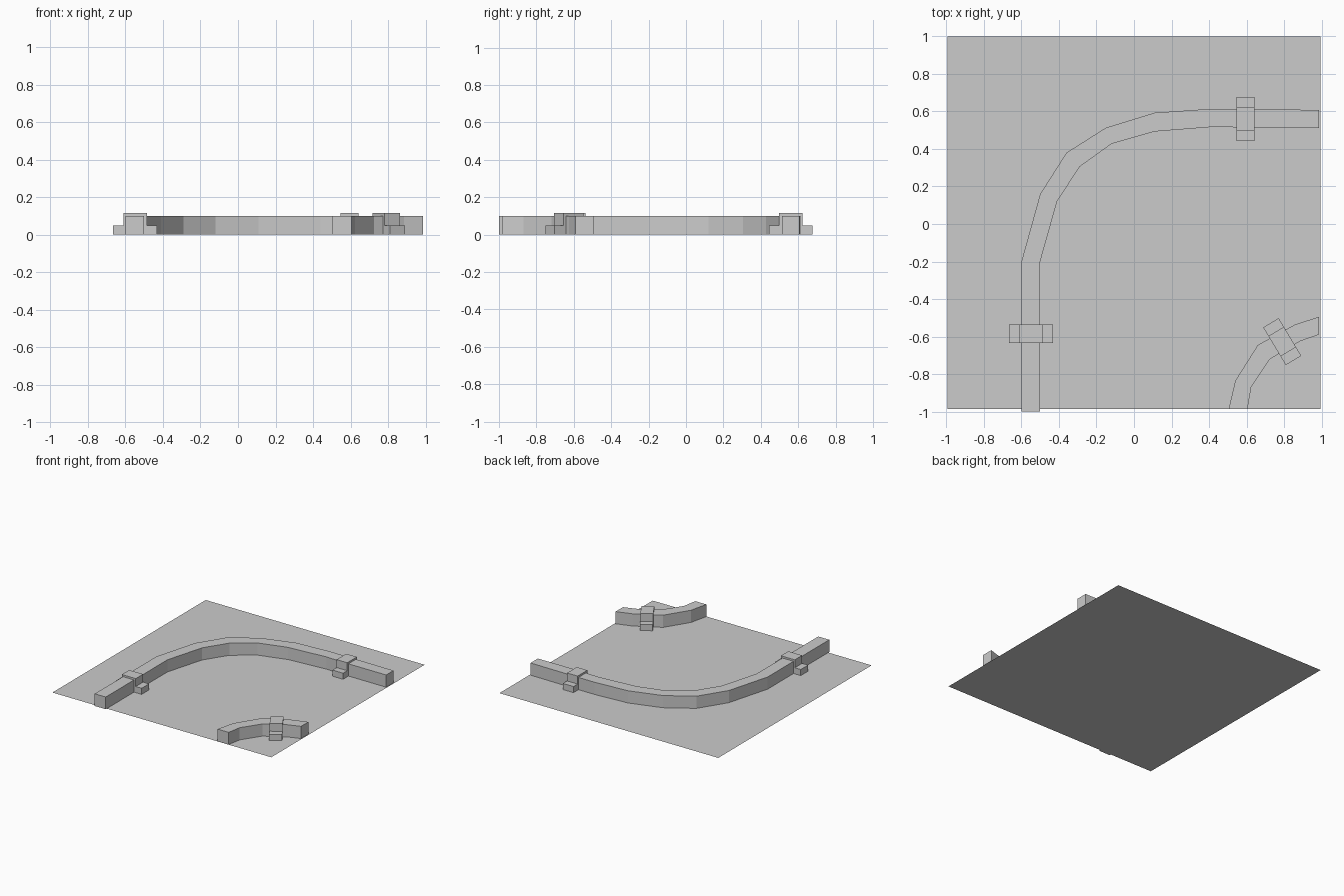
import bpy, bmesh
from math import radians

if "Cube" in bpy.data.objects:
    bpy.data.objects.remove(bpy.data.objects["Cube"])


def make_object(name, bm):
    bmesh.ops.recalc_face_normals(bm, faces=bm.faces)
    mesh = bpy.data.meshes.new(name)
    bm.to_mesh(mesh)
    bm.free()
    obj = bpy.data.objects.new(name, mesh)
    bpy.context.collection.objects.link(obj)
    return obj


def pipe_run(name, outer, inner, height):
    """Rectangular duct lofted between matching left and right edge points."""
    bm = bmesh.new()
    rings = []
    for (ax, ay), (bx, by) in zip(outer, inner):
        rings.append([bm.verts.new(c) for c in (
            (ax, ay, 0), (ax, ay, height), (bx, by, height), (bx, by, 0))])
    for r, s in zip(rings, rings[1:]):
        for i in range(4):
            j = (i + 1) % 4
            bm.faces.new((r[i], r[j], s[j], s[i]))
    bm.faces.new(rings[0])
    bm.faces.new(rings[-1])
    return make_object(name, bm)


def clamp(name, x, y, angle):
    """Stepped saddle profile extruded along the duct."""
    half = [(0.117, 0), (0.117, 0.05), (0.063, 0.05), (0.063, 0.115)]
    profile = half + [(-u, z) for u, z in reversed(half)]
    bm = bmesh.new()
    face = bm.faces.new([bm.verts.new((u, -0.048, z)) for u, z in profile])
    new = bmesh.ops.extrude_face_region(bm, geom=[face])["geom"]
    moved = [v for v in new if isinstance(v, bmesh.types.BMVert)]
    bmesh.ops.translate(bm, verts=moved, vec=(0, 0.096, 0))
    obj = make_object(name, bm)
    obj.location = (x, y, 0)
    obj.rotation_euler.z = radians(angle)
    return obj


# Base sheet
bm = bmesh.new()
bm.faces.new([bm.verts.new((x, y, 0)) for x, y in (
    (-0.993, -0.987), (0.993, -0.987), (0.993, 1.0), (-0.993, 1.0))])
base = make_object("base_sheet", bm)
if base.data.polygons[0].normal.z < 0:
    base.data.flip_normals()

# Long curved duct
pipe_run("long_duct",
         [(-0.6, -1), (-0.6, -0.2), (-0.5, 0.16), (-0.36, 0.38), (-0.15, 0.513),
          (0.11, 0.593), (0.4, 0.613), (0.6, 0.612), (0.985, 0.608)],
         [(-0.5, -1), (-0.5, -0.2), (-0.41, 0.12), (-0.29, 0.305), (-0.12, 0.427),
          (0.11, 0.493), (0.44, 0.519), (0.6, 0.513), (0.985, 0.513)], 0.1)

# Short corner duct
pipe_run("corner_duct",
         [(0.505, -0.985), (0.54, -0.835), (0.66, -0.645), (0.86, -0.535), (0.985, -0.495)],
         [(0.605, -0.985), (0.625, -0.87), (0.725, -0.72), (0.885, -0.625), (0.985, -0.59)],
         0.1)

# Clamps over the ducts
clamp("clamp_front", -0.548, -0.585, 0)
clamp("clamp_back", 0.595, 0.56, 90)
clamp("clamp_corner", 0.79, -0.627, -59)
